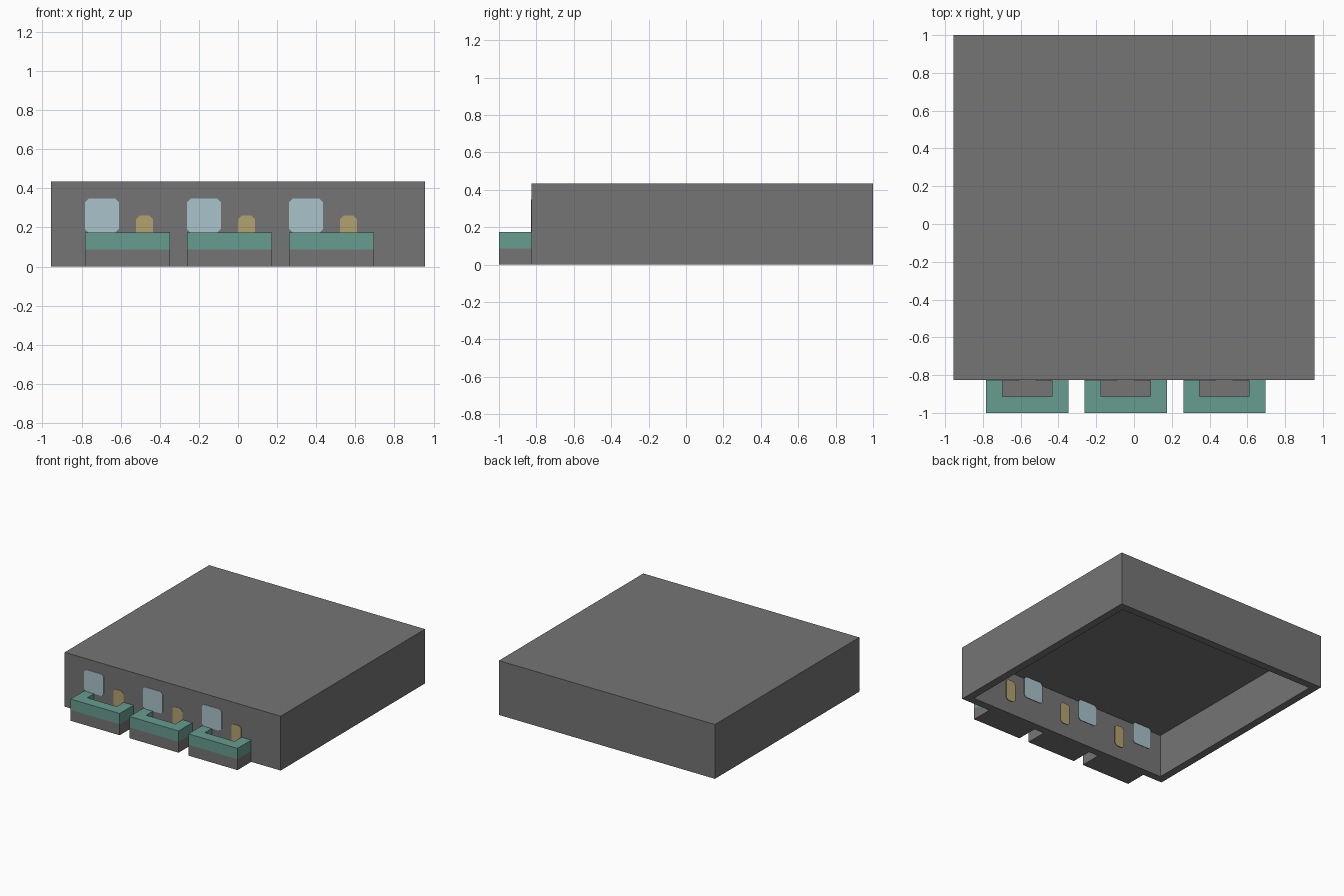
import bpy
import bmesh

U = 2 / 23            # building module
FRONT = -1 + 2 * U    # y of the front wall
PLATE = 0.003         # thickness of the panes

cube = bpy.data.objects.get("Cube")
if cube:
    bpy.data.objects.remove(cube, do_unlink=True)


def material(name, rgb):
    m = bpy.data.materials.new(name)
    m.use_nodes = True
    m.diffuse_color = (*rgb, 1)
    m.node_tree.nodes["Principled BSDF"].inputs["Base Color"].default_value = (*rgb, 1)
    return m


GREY = material("concrete grey", (0.18, 0.178, 0.182))
GREEN = material("balcony green", (0.136, 0.335, 0.279))
BLUE = material("window blue", (0.40, 0.55, 0.60))
TAN = material("door tan", (0.45, 0.36, 0.159))


def finish(name, bm, mat):
    bmesh.ops.recalc_face_normals(bm, faces=bm.faces)
    mesh = bpy.data.meshes.new(name)
    bm.to_mesh(mesh)
    bm.free()
    mesh.materials.append(mat)
    obj = bpy.data.objects.new(name, mesh)
    bpy.context.collection.objects.link(obj)
    return obj


def prism(bm, points, direction):
    """Extrude a closed outline of 3D points along a direction."""
    face = bm.faces.new([bm.verts.new(p) for p in points])
    ext = bmesh.ops.extrude_face_region(bm, geom=[face])
    verts = [g for g in ext["geom"] if isinstance(g, bmesh.types.BMVert)]
    bmesh.ops.translate(bm, verts=verts, vec=direction)


def rect(x0, x1, y0, y1, z):
    return [(x0, y0, z), (x1, y0, z), (x1, y1, z), (x0, y1, z)]


# House: a block hollowed from below, with walls and roof one module thick
bm = bmesh.new()
prism(bm, rect(-11 * U, 11 * U, FRONT, 1, 0), (0, 0, 5 * U))
bmesh.ops.recalc_face_normals(bm, faces=bm.faces)
floor = min(bm.faces, key=lambda f: f.calc_center_median().z)
bmesh.ops.inset_region(bm, faces=[floor], thickness=U)
ext = bmesh.ops.extrude_face_region(bm, geom=[floor])
verts = [g for g in ext["geom"] if isinstance(g, bmesh.types.BMVert)]
bmesh.ops.translate(bm, verts=verts, vec=(0, 0, 4 * U))
if floor.is_valid:
    bmesh.ops.delete(bm, geom=[floor], context="FACES_ONLY")
finish("house_shell", bm, GREY)


def pane(name, x0, x1, z0, z1, mat):
    """Clipped-corner plates on the outer and inner side of the front wall."""
    c = 0.018
    outline = [(x0 + c, z0), (x1 - c, z0), (x1, z0 + c), (x1, z1 - c),
               (x1 - c, z1), (x0 + c, z1), (x0, z1 - c), (x0, z0 + c)]
    bm = bmesh.new()
    for y, d in ((FRONT, -PLATE), (FRONT + U, PLATE)):
        prism(bm, [(x, y, z) for x, z in outline], (0, d, 0))
    finish(name, bm, mat)


for side, x in (("right", -9 * U), ("middle", -3 * U), ("left", 3 * U)):
    # Balcony slab
    bm = bmesh.new()
    prism(bm, rect(x, x + 5 * U, -1, FRONT, 0), (0, 0, U))
    finish(side + "_balcony_slab", bm, GREY)

    # U-shaped parapet
    bm = bmesh.new()
    path = [(0, 0), (5, 0), (5, 2), (4, 2), (4, 1), (1, 1), (1, 2), (0, 2)]
    prism(bm, [(x + a * U, -1 + b * U, U) for a, b in path], (0, 0, U))
    finish(side + "_balcony_parapet", bm, GREEN)

    # Window and small door
    pane(side + "_window", x, x + 2 * U, 2 * U, 4 * U, BLUE)
    pane(side + "_door", x + 3 * U, x + 4 * U, U, 3 * U, TAN)
